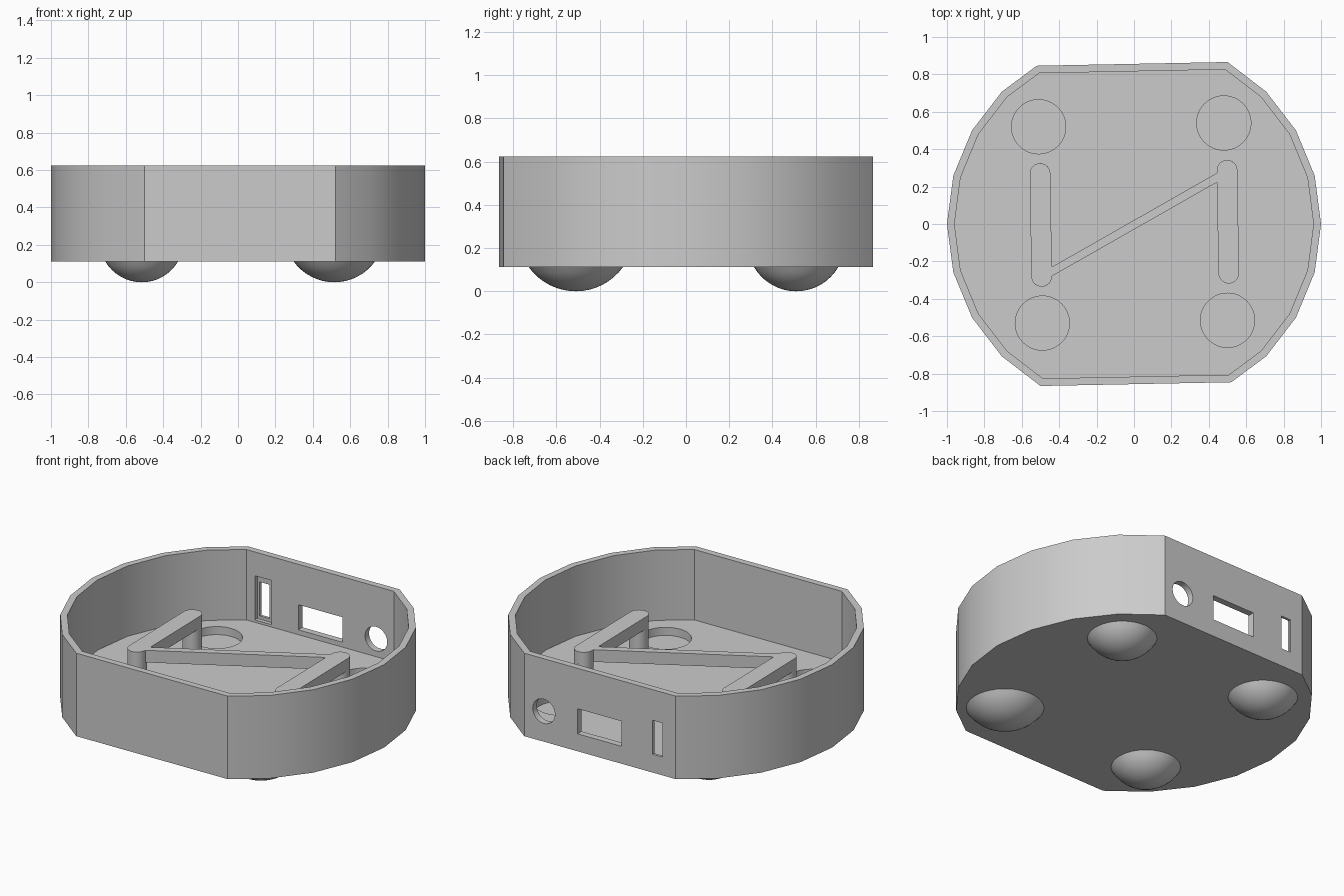
import bpy, bmesh, math
from mathutils import Matrix

if "Cube" in bpy.data.objects:
    bpy.data.objects.remove(bpy.data.objects["Cube"])

BOTTOM, FLOOR, TOP = 0.112, 0.19, 0.625
BAR_TOP, BAR_H = 0.435, 0.075
SKEW = math.radians(0.9)


def finish(name, bm, smooth=True):
    bmesh.ops.recalc_face_normals(bm, faces=bm.faces)
    me = bpy.data.meshes.new(name)
    bm.to_mesh(me)
    bm.free()
    ob = bpy.data.objects.new(name, me)
    bpy.context.collection.objects.link(ob)
    if smooth:
        shade(ob)
    return ob


def shade(ob):
    bpy.ops.object.select_all(action='DESELECT')
    ob.select_set(True)
    bpy.context.view_layer.objects.active = ob
    bpy.ops.object.shade_smooth_by_angle(angle=math.radians(30))


def prism(name, pts, z0, z1, smooth=True):
    bm = bmesh.new()
    f = bm.faces.new([bm.verts.new((x, y, z0)) for x, y in pts])
    r = bmesh.ops.extrude_face_region(bm, geom=[f])
    for v in r['geom']:
        if isinstance(v, bmesh.types.BMVert):
            v.co.z = z1
    return finish(name, bm, smooth)


def circle(cx, cy, r, n=48):
    return [(cx + r * math.cos(2 * math.pi * i / n),
             cy + r * math.sin(2 * math.pi * i / n)) for i in range(n)]


def box(name, x0, x1, y0, y1, z0, z1):
    return prism(name, [(x0, y0), (x1, y0), (x1, y1), (x0, y1)], z0, z1, False)


def cut(ob, cutter):
    cutter.hide_render = True
    mod = ob.modifiers.new("cut", 'BOOLEAN')
    mod.operation, mod.solver, mod.object = 'DIFFERENCE', 'EXACT', cutter
    dg = bpy.context.evaluated_depsgraph_get()
    dg.update()
    me = bpy.data.meshes.new_from_object(ob.evaluated_get(dg))
    ob.modifiers.clear()
    ob.data = me
    bpy.data.objects.remove(cutter)


def outline(r, corner):
    # half of a 24-sided circle closed by a slightly skewed flat, then its opposite half
    half = [(r * math.cos(math.radians(a)), r * math.sin(math.radians(a)))
            for a in (-45, -30, -15, 0, 15, 30, 45)]
    half = [(corner[0] + 0.02, -corner[1] + 0.02)] + half + [corner]
    return half + [(-x, -y) for x, y in half]


# Tray shell with hollow inside
shell = prism("tray_shell", outline(1.0, (0.5, 0.866)), BOTTOM, TOP)
cut(shell, prism("cavity", outline(0.96, (0.487, 0.826)), FLOOR, 1.0))

# Round sockets in the floor
for x, y in ((0.48, 0.54), (-0.51, 0.52), (-0.49, -0.53), (0.5, -0.515)):
    cut(shell, prism("socket", circle(x, y, 0.145), FLOOR - 0.05, 0.3))

# Back wall openings: wide port, tall switch slot with inner pocket, round hole
cut(shell, box("port", -0.157, 0.14, 0.7, 1.0, 0.22, 0.375))
cut(shell, box("slot", -0.434, -0.366, 0.7, 1.0, 0.225, 0.435))
cut(shell, box("slot_pocket", -0.45, -0.337, 0.7, 0.832, 0.205, 0.478))
bm = bmesh.new()
bmesh.ops.create_cone(bm, cap_ends=True, segments=40, radius1=0.075, radius2=0.075, depth=0.3,
                      matrix=Matrix.Translation((0.368, 0.86, 0.30)) @ Matrix.Rotation(math.pi / 2, 4, 'X'))
cut(shell, finish("round_hole", bm))
shade(shell)

# Domed feet, the front right one wider
for name, sx, sy, a in (("front_left", -1, -1, 0.195), ("front_right", 1, -1, 0.218),
                        ("back_left", -1, 1, 0.195), ("back_right", 1, 1, 0.195)):
    R = (a * a + BOTTOM ** 2) / (2 * BOTTOM)
    sweep = math.asin(a / R)
    bm = bmesh.new()
    prof = [bm.verts.new((R * math.sin(sweep * i / 8), 0, R - R * math.cos(sweep * i / 8)))
            for i in range(9)]
    prof.append(bm.verts.new((0, 0, BOTTOM)))
    edges = [bm.edges.new(p) for p in zip(prof, prof[1:])]
    bmesh.ops.spin(bm, geom=prof + edges, cent=(0, 0, 0), axis=(0, 0, 1),
                   angle=2 * math.pi, steps=40, use_duplicate=False)
    bmesh.ops.remove_doubles(bm, verts=bm.verts, dist=1e-4)
    bmesh.ops.translate(bm, verts=bm.verts, vec=(0.515 * sx, 0.51 * sy, 0))
    finish(name + "_foot", bm)

# Raised rounded rails on round posts
RAD, HALF = 0.055, 0.275
for name, cx, cy in (("left", -0.498, -0.005), ("right", 0.502, 0.012)):
    pts = []
    for s in (1, -1):
        for i in range(17):
            t = math.pi * i / 16 + (0 if s > 0 else math.pi)
            x, y = RAD * math.cos(t), s * HALF + RAD * math.sin(t)
            c, d = math.cos(SKEW), math.sin(SKEW)
            pts.append((cx + c * x - d * y, cy + d * x + c * y))
    prism(name + "_rail", pts, BAR_TOP - BAR_H, BAR_TOP)
    for end, s in (("back", 1), ("front", -1)):
        prism(f"{name}_{end}_post", circle(cx - s * HALF * math.sin(SKEW), cy + s * HALF, RAD, 32),
              FLOOR, BAR_TOP - BAR_H)

# Diagonal brace between the rails
prism("diagonal_brace", [(-0.44, -0.28), (0.447, 0.225), (0.447, 0.275), (-0.44, -0.23)],
      BAR_TOP - BAR_H, BAR_TOP, False)
